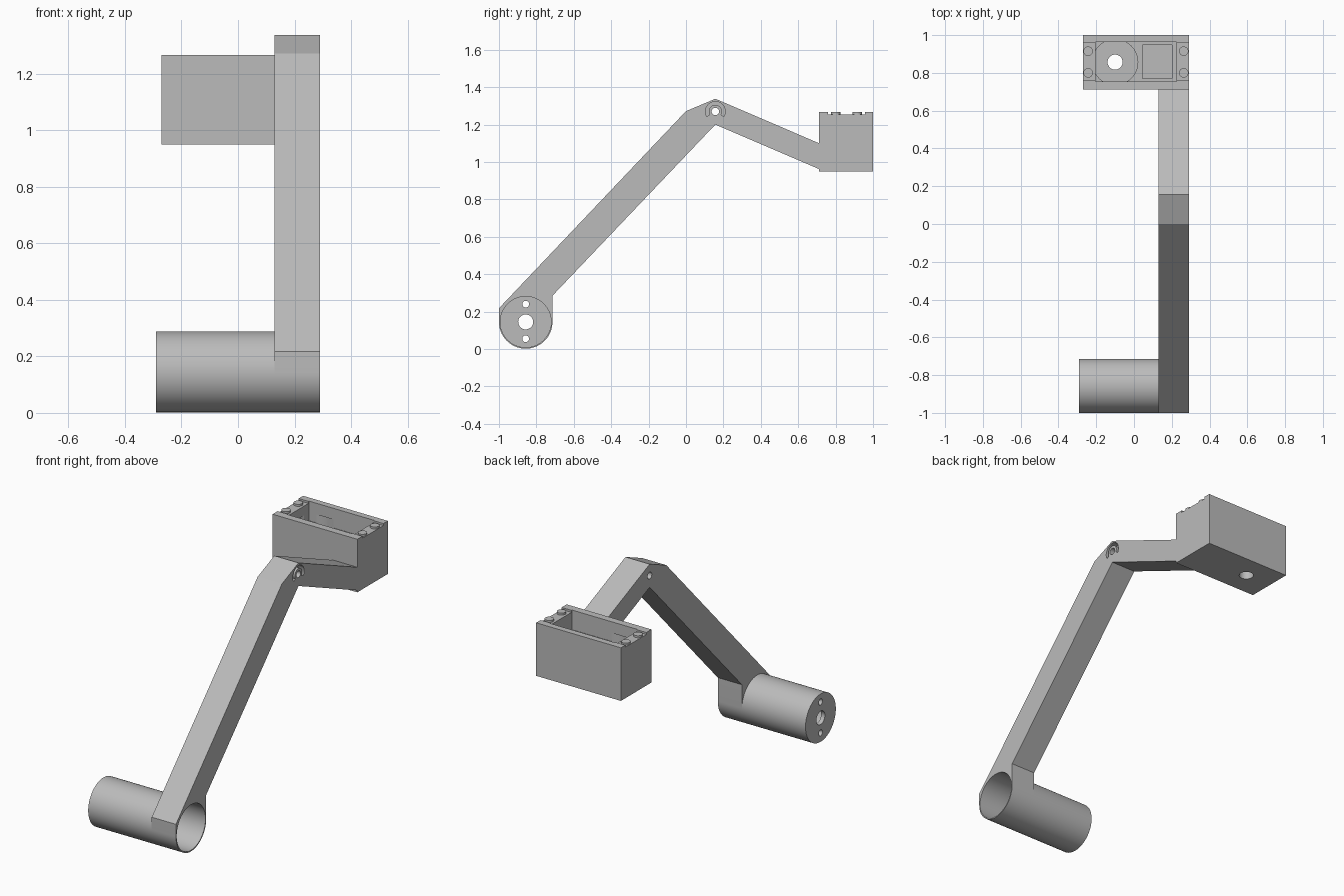
import bpy, bmesh
from math import cos, sin, radians

cube = bpy.data.objects.get("Cube")
if cube:
    bpy.data.objects.remove(cube, do_unlink=True)

grey = bpy.data.materials.new("plain grey")
grey.use_nodes = True
grey.diffuse_color = (0.5, 0.5, 0.5, 1)
grey.node_tree.nodes["Principled BSDF"].inputs["Base Color"].default_value = (0.5, 0.5, 0.5, 1)


def arc(u, v, r, start=0, end=360, steps=64):
    """Points on an arc; a full circle leaves out the repeated end point."""
    count = steps if end - start == 360 else steps + 1
    angles = [radians(start + (end - start) * i / steps) for i in range(count)]
    return [(u + r * cos(a), v + r * sin(a)) for a in angles]


def rect(u0, u1, v0, v1):
    return [(u0, v0), (u1, v0), (u1, v1), (u0, v1)]


def prism(name, outline, axis, low, high):
    """Extrude an outline along x (outline in y, z) or z (outline in x, y)."""
    bm = bmesh.new()
    place = (lambda p, h: (h, *p)) if axis == "x" else (lambda p, h: (*p, h))
    bottom = [bm.verts.new(place(p, low)) for p in outline]
    top = [bm.verts.new(place(p, high)) for p in outline]
    n = len(outline)
    bm.faces.new(bottom[::-1])
    bm.faces.new(top)
    for i in range(n):
        j = (i + 1) % n
        bm.faces.new((bottom[i], bottom[j], top[j], top[i]))
    bmesh.ops.recalc_face_normals(bm, faces=bm.faces)
    mesh = bpy.data.meshes.new(name)
    bm.to_mesh(mesh)
    bm.free()
    mesh.materials.append(grey)
    obj = bpy.data.objects.new(name, mesh)
    bpy.context.collection.objects.link(obj)
    return obj


def cut(target, outline, axis, low, high):
    """Subtract a prism from the target and discard the cutter."""
    cutter = prism("cutter", outline, axis, low, high)
    cutter.hide_render = True
    mod = target.modifiers.new("cut", "BOOLEAN")
    mod.operation = "DIFFERENCE"
    mod.solver = "EXACT"
    mod.object = cutter
    bpy.context.view_layer.update()
    graph = bpy.context.evaluated_depsgraph_get()
    result = bpy.data.meshes.new_from_object(target.evaluated_get(graph))
    target.modifiers.clear()
    target.data = result
    bpy.data.objects.remove(cutter, do_unlink=True)


# Main dimensions
HUB_Y, HUB_Z, HUB_R, BORE_R = -0.857, 0.145, 0.143, 0.136
ARM_IN, ARM_OUT = 0.13, 0.29
ELBOW = (0.157, 1.27)

# Bent arm with a rounded lower end
arm_outline = arc(HUB_Y, HUB_Z, HUB_R, -180, 0, 40) + [
    (-0.714, 0.285), (0.157, 1.2), (0.712, 0.962),
    (0.712, 1.1), (0.157, 1.338), (0, 1.272), (-1, 0.218)]
arm = prism("bent_arm", arm_outline, "x", ARM_IN, ARM_OUT)
cut(arm, arc(HUB_Y, HUB_Z, BORE_R), "x", 0, 0.4)
cut(arm, arc(*ELBOW, 0.02, steps=24), "x", 0, 0.4)

# Horseshoe groove round the elbow hole
groove = arc(*ELBOW, 0.053, -30, 210, 32) + arc(*ELBOW, 0.035, -30, 210, 32)[::-1]
cut(arm, groove, "x", 0.25, 0.4)

# Motor tube, closed at the far end with a shaft hole and two screw holes
tube = prism("motor_tube", arc(HUB_Y, HUB_Z, HUB_R, steps=80), "x", -0.29, ARM_IN)
cut(tube, arc(HUB_Y, HUB_Z, BORE_R), "x", -0.265, 0.3)
for z, r in ((HUB_Z, 0.04), (0.24, 0.018), (0.055, 0.018)):
    cut(tube, arc(HUB_Y, z, r, steps=32), "x", -0.4, 0)

# Servo housing with a stepped pocket
BOX_TOP, MID_Y = 1.267, 0.857
SHAFT = (-0.1, MID_Y)
box = prism("servo_housing", rect(-0.27, 0.29, 0.712, 1), "z", 0.95, BOX_TOP)
cut(box, rect(-0.3, 0.32, 0.76, 0.958), "z", BOX_TOP - 0.012, 1.4)
cut(box, rect(-0.205, 0.225, 0.755, 0.963), "z", 1.15, 1.4)
cut(box, rect(0.045, 0.2, 0.77, 0.948), "z", 1.12, 1.3)
cut(box, arc(*SHAFT, 0.12), "z", 1.0, 1.2)
cut(box, arc(*SHAFT, 0.04, steps=32), "z", 0.9, 1.1)

# Screw bosses on the two end ledges
for side, x in (("right", -0.243), ("left", 0.263)):
    for place, y in (("front", 0.80), ("rear", 0.915)):
        prism(f"screw_boss_{side}_{place}", arc(x, y, 0.025, steps=24),
              "z", BOX_TOP - 0.02, BOX_TOP)

# Smooth the round walls and keep the corners sharp
bpy.ops.object.select_all(action="DESELECT")
for obj in bpy.context.collection.objects:
    if obj.type == "MESH" and grey.name in obj.data.materials:
        obj.select_set(True)
        bpy.context.view_layer.objects.active = obj
bpy.ops.object.shade_smooth_by_angle(angle=radians(20))
